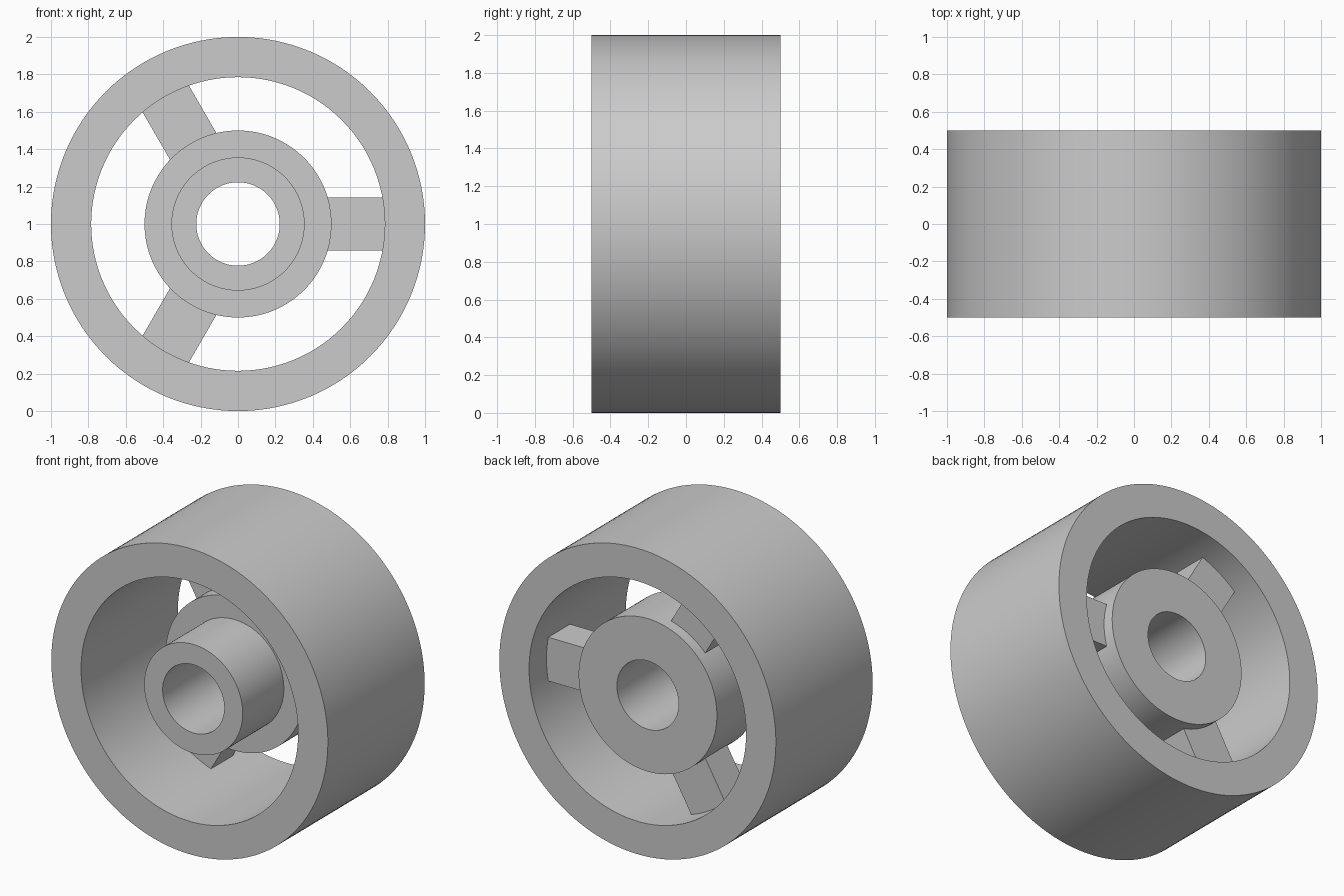
import bpy, bmesh, math
from mathutils import Matrix, Vector

if "Cube" in bpy.data.objects:
    bpy.data.objects.remove(bpy.data.objects["Cube"])

AXLE_HEIGHT = 1.0
SEGMENTS = 128

# One plain grey for the whole wheel
grey = bpy.data.materials.new("plain_grey")
grey.use_nodes = True
colour = (0.6, 0.6, 0.6, 1)
grey.diffuse_color = colour
grey.node_tree.nodes["Principled BSDF"].inputs["Base Color"].default_value = colour


def finish(bm, name):
    bmesh.ops.recalc_face_normals(bm, faces=bm.faces)
    mesh = bpy.data.meshes.new(name)
    bm.to_mesh(mesh)
    bm.free()
    mesh.materials.append(grey)
    obj = bpy.data.objects.new(name, mesh)
    obj.location.z = AXLE_HEIGHT
    bpy.context.collection.objects.link(obj)
    return obj


def lathe(name, profile):
    """Spin a closed (radius, y) profile around the axle."""
    bm = bmesh.new()
    verts = [bm.verts.new((r, y, 0)) for r, y in profile]
    edges = [bm.edges.new((v, verts[i - 1])) for i, v in enumerate(verts)]
    bmesh.ops.spin(bm, geom=verts + edges, cent=(0, 0, 0), axis=(0, 1, 0),
                   angle=math.tau, steps=SEGMENTS, use_merge=True)
    bmesh.ops.remove_doubles(bm, verts=bm.verts, dist=0.0001)
    obj = finish(bm, name)
    bpy.ops.object.select_all(action="DESELECT")
    obj.select_set(True)
    bpy.context.view_layer.objects.active = obj
    bpy.ops.object.shade_smooth_by_angle(angle=math.radians(30))
    return obj


def spoke(name, angle):
    """Rectangular bar from inside the hub to inside the rim."""
    inner, outer, width, front, back = 0.4, 0.82, 0.286, 0.095, 0.32
    size = Vector((outer - inner, back - front, width))
    centre = Vector(((inner + outer) / 2, (front + back) / 2, 0))
    bm = bmesh.new()
    bmesh.ops.create_cube(bm, size=1, matrix=Matrix.Rotation(angle, 4, "Y")
                          @ Matrix.Translation(centre) @ Matrix.Diagonal(size).to_4x4())
    return finish(bm, name)


# Outer rim
lathe("rim", [(0.785, -0.5), (1, -0.5), (1, 0.5), (0.785, 0.5)])

# Stepped hub with through bore
lathe("hub", [(0.223, -0.46), (0.356, -0.46), (0.356, -0.035),
              (0.5, -0.035), (0.5, 0.395), (0.223, 0.395)])

# Three spokes, evenly spaced
for i, label in enumerate(("left", "lower", "upper")):
    spoke(label + "_spoke", i * math.tau / 3)
